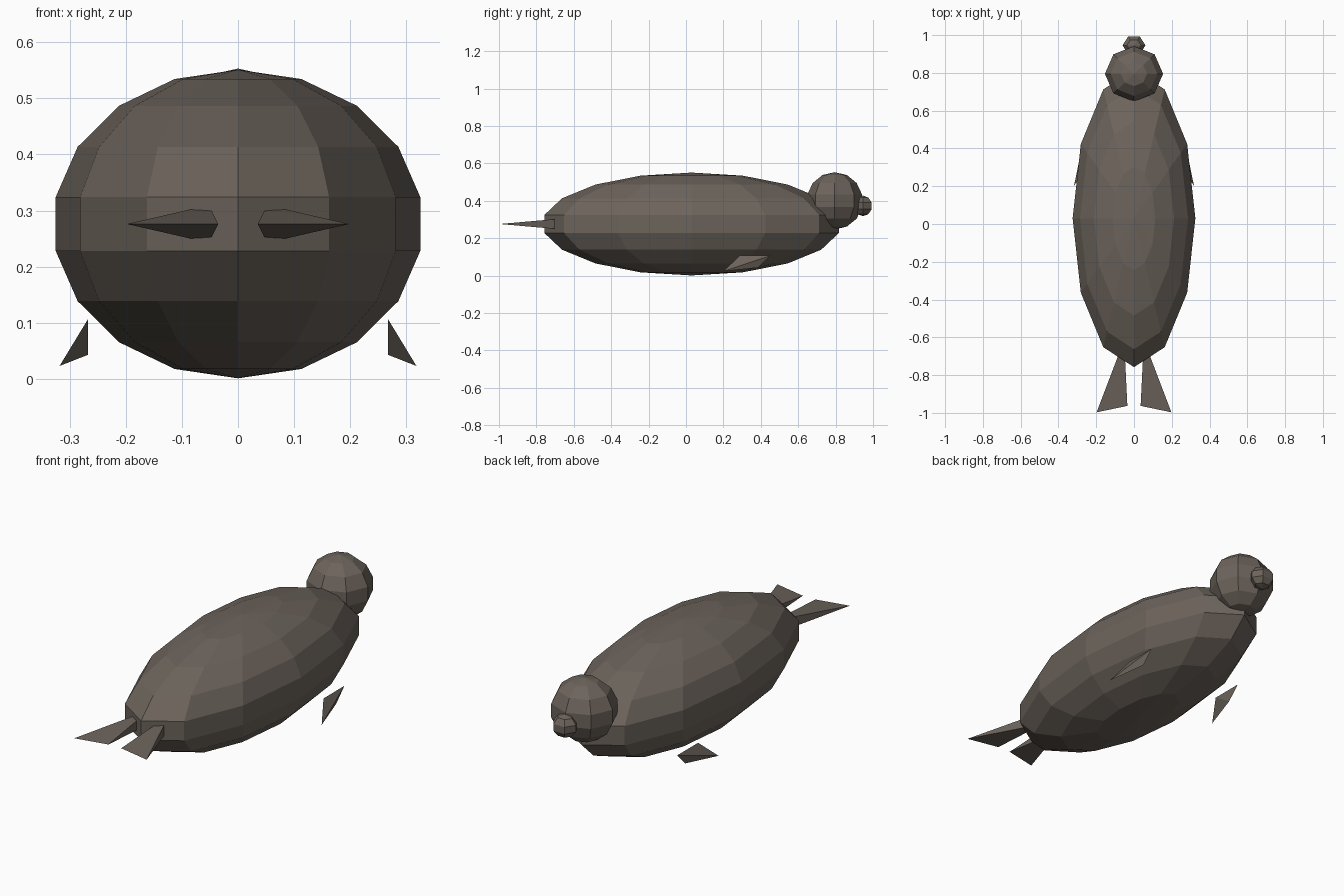
import bpy
import bmesh

if "Cube" in bpy.data.objects:
    bpy.data.objects.remove(bpy.data.objects["Cube"])

fur = bpy.data.materials.new("brown_fur")
fur.diffuse_color = (0.15, 0.125, 0.105, 1)
fur.use_nodes = True
fur.node_tree.nodes["Principled BSDF"].inputs["Base Color"].default_value = fur.diffuse_color


def finish(name, bm):
    bmesh.ops.recalc_face_normals(bm, faces=bm.faces[:])
    mesh = bpy.data.meshes.new(name)
    bm.to_mesh(mesh)
    bm.free()
    mesh.materials.append(fur)
    obj = bpy.data.objects.new(name, mesh)
    bpy.context.collection.objects.link(obj)
    return obj


def ellipsoid(name, center, radii, segments, rings, turn=0):
    """Flat-faced sphere with its pole along z."""
    bm = bmesh.new()
    bmesh.ops.create_uvsphere(bm, u_segments=segments, v_segments=rings, radius=1)
    for v in bm.verts:
        # turn by a quarter when a corner has to face along y
        if turn:
            v.co.x, v.co.y = -v.co.y, v.co.x
        v.co = [c + r * p for c, r, p in zip(center, radii, v.co)]
    return finish(name, bm)


def hull_pair(name, points):
    """Convex flipper and its mirror image across x = 0."""
    for side, label in ((1, "right"), (-1, "left")):
        bm = bmesh.new()
        for x, y, z in points:
            bm.verts.new((side * x, y, z))
        bmesh.ops.convex_hull(bm, input=bm.verts[:])
        finish(f"{label}_{name}", bm)


# Body, head and muzzle
ellipsoid("body", (0, 0.03, 0.276), (0.33, 0.80, 0.275), 12, 9)
ellipsoid("head", (0, 0.795, 0.40), (0.158, 0.15, 0.153), 8, 7)
ellipsoid("muzzle", (0, 0.946, 0.373), (0.064, 0.057, 0.055), 6, 5, turn=1)

# Front flippers: thin tetrahedra beside the chest
hull_pair("front_flipper", [(0.267, 0.287, 0.107), (0.267, 0.45, 0.107),
                            (0.267, 0.387, 0.043), (0.318, 0.20, 0.023)])

# Tail flippers: wedges that fan out to a flat edge
hull_pair("tail_flipper", [(0.085, -0.70, 0.302), (0.048, -0.70, 0.302),
                           (0.085, -0.70, 0.25), (0.048, -0.70, 0.25),
                           (0.198, -0.997, 0.276), (0.035, -0.963, 0.276)])
